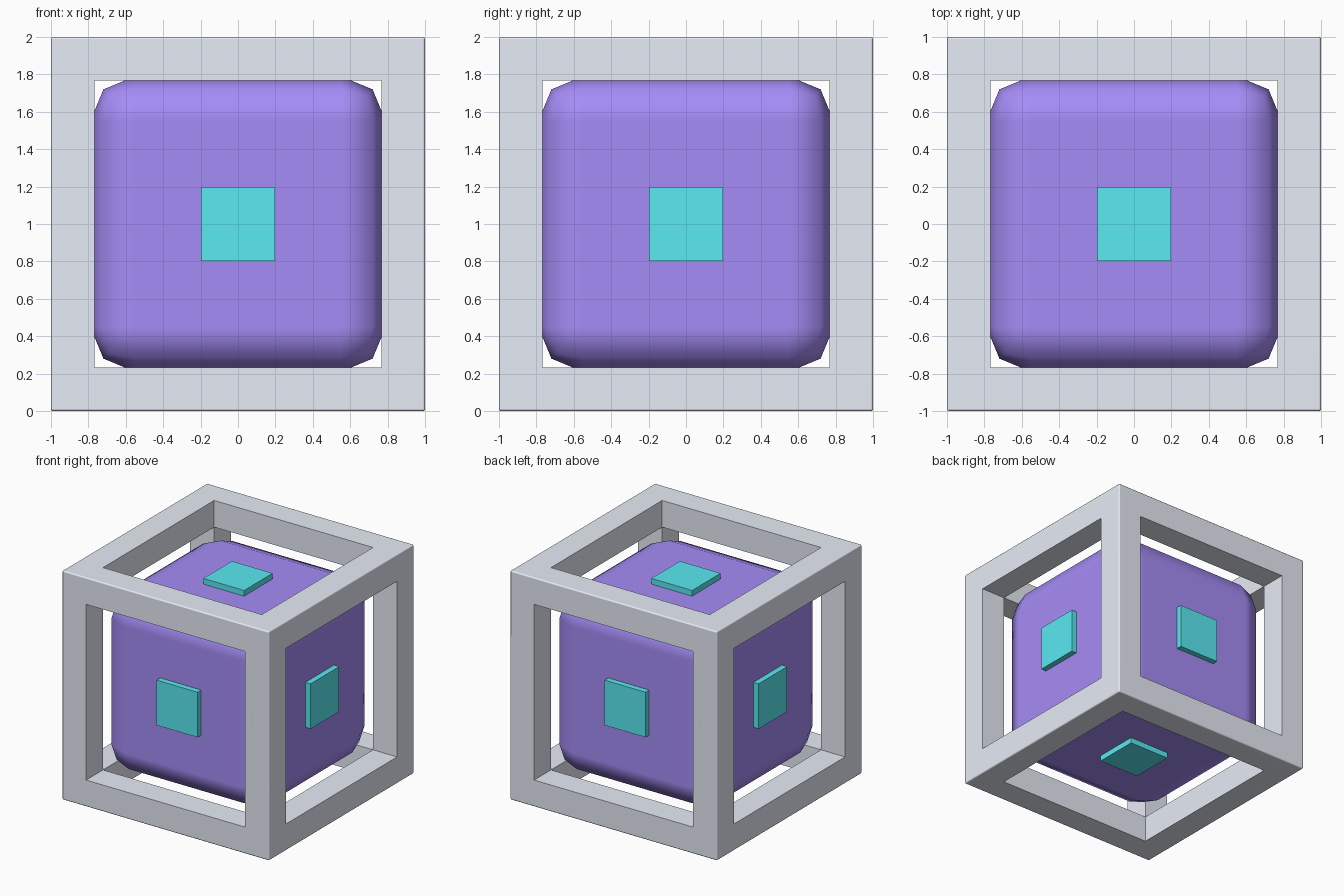
import bpy, bmesh
from mathutils import Vector, Matrix

if "Cube" in bpy.data.objects:
    bpy.data.objects.remove(bpy.data.objects["Cube"])

OPEN = 0.767   # half width of the frame openings
CORE = 0.79    # half width of the inner block
TOP = 0.84     # distance of a plate's outer face from the centre
CENTRE = Vector((0, 0, 1))


def paint(name, rgb):
    m = bpy.data.materials.new(name)
    m.diffuse_color = (*rgb, 1)
    m.use_nodes = True
    m.node_tree.nodes["Principled BSDF"].inputs["Base Color"].default_value = m.diffuse_color
    return m


def add_object(name, bm, mat):
    bmesh.ops.recalc_face_normals(bm, faces=bm.faces)
    me = bpy.data.meshes.new(name)
    bm.to_mesh(me)
    bm.free()
    ob = bpy.data.objects.new(name, me)
    bpy.context.collection.objects.link(ob)
    ob.location = CENTRE
    me.materials.append(mat)
    return ob


purple = paint("purple", (0.38, 0.265, 0.93))
teal = paint("teal", (0.10, 0.82, 0.88))
grey = paint("cool_grey", (0.8, 0.84, 0.92))

# Open cube frame: inset every side, push the middles in and remove them
bm = bmesh.new()
bmesh.ops.create_cube(bm, size=2)
middles = list(bm.faces)
bmesh.ops.inset_individual(bm, faces=middles, thickness=1 - OPEN, use_even_offset=True)
for f in middles:
    normal = f.normal.copy()
    ext = bmesh.ops.extrude_discrete_faces(bm, faces=[f])
    bmesh.ops.translate(bm, verts=ext["faces"][0].verts, vec=normal * (OPEN - 1))
    bmesh.ops.delete(bm, geom=ext["faces"], context='FACES_ONLY')
bmesh.ops.remove_doubles(bm, verts=bm.verts, dist=1e-4)
outer = [e for e in bm.edges if e.calc_length() > 1.9]
# Softened outer edges
bmesh.ops.bevel(bm, geom=outer, offset=0.012, segments=3, profile=0.5, affect='EDGES')
frame = add_object("cube_frame", bm, grey)
bpy.context.view_layer.objects.active = frame
frame.select_set(True)
bpy.ops.object.shade_smooth_by_angle(angle=0.7)
frame.modifiers.new("flat_sides", 'WEIGHTED_NORMAL').keep_sharp = True

# Rounded inner block
bm = bmesh.new()
bmesh.ops.create_cube(bm, size=2 * CORE)
for f in bm.faces:
    f.smooth = True
core = add_object("inner_block", bm, purple)
bev = core.modifiers.new("rounding", 'BEVEL')
bev.width = 0.24
bev.segments = 2
bev.harden_normals = True

# One plate in the middle of each side
for side, d in {"front": (0, -1, 0), "back": (0, 1, 0), "left": (-1, 0, 0),
                "right": (1, 0, 0), "top": (0, 0, 1), "bottom": (0, 0, -1)}.items():
    d = Vector(d)
    size = [0.06 if c else 0.394 for c in d]
    bm = bmesh.new()
    bmesh.ops.create_cube(bm, size=1, matrix=Matrix.Translation(d * (TOP - 0.03)) @ Matrix.Diagonal((*size, 1)))
    add_object(side + "_plate", bm, teal)
